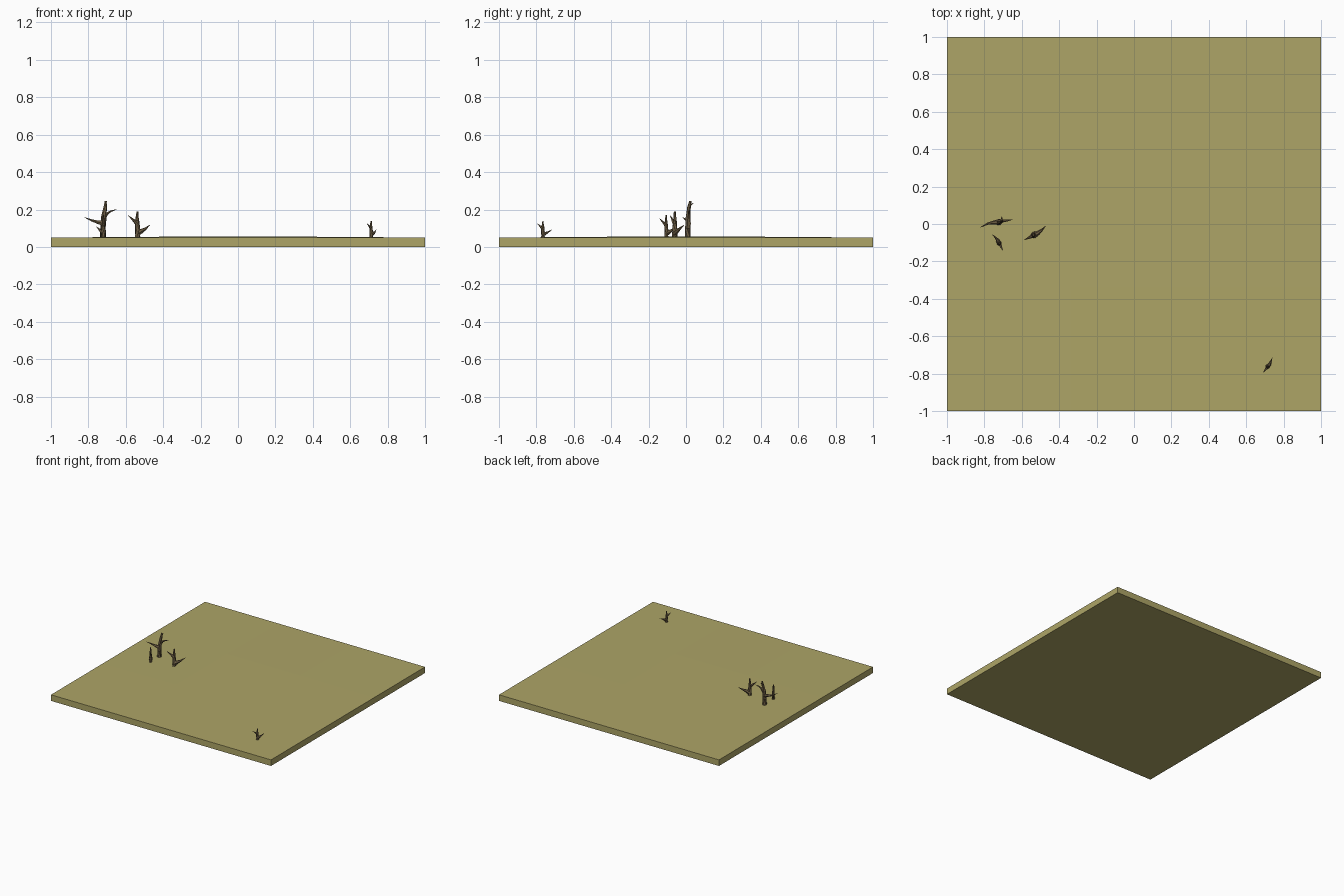
import bpy, bmesh, math
from mathutils import Vector, Matrix

if "Cube" in bpy.data.objects:
    bpy.data.objects.remove(bpy.data.objects["Cube"])


def material(name, color):
    m = bpy.data.materials.new(name)
    m.diffuse_color = (*color, 1)
    m.use_nodes = True
    m.node_tree.nodes["Principled BSDF"].inputs["Base Color"].default_value = m.diffuse_color
    return m


soil = material("dry_grass", (0.42, 0.375, 0.135))
bark = material("dead_bark", (0.16, 0.115, 0.06))


def make_object(name, bm, mat):
    bmesh.ops.recalc_face_normals(bm, faces=bm.faces)
    me = bpy.data.meshes.new(name)
    bm.to_mesh(me)
    bm.free()
    me.materials.append(mat)
    ob = bpy.data.objects.new(name, me)
    bpy.context.collection.objects.link(ob)
    return ob


def limb(bm, path, sides=6):
    """Tapered low-poly limb through (x, y, z, radius) points."""
    pts = [Vector(p[:3]) for p in path]
    rings = []
    for i, p in enumerate(pts):
        d = pts[min(i + 1, len(pts) - 1)] - pts[max(i - 1, 0)]
        rot = d.to_track_quat('Z', 'Y')
        rings.append([bm.verts.new(p + rot @ Vector((path[i][3] * math.cos(a), path[i][3] * math.sin(a), 0)))
                      for a in (2 * math.pi * k / sides for k in range(sides))])
    for a, b in zip(rings, rings[1:]):
        for k in range(sides):
            n = (k + 1) % sides
            bm.faces.new((a[k], a[n], b[n], b[k]))
    bm.faces.new(rings[0])
    bm.faces.new(rings[-1])


def tree(name, limbs, x, y, angle=0, s=1, sz=1):
    bm = bmesh.new()
    for path in limbs:
        limb(bm, path)
    bmesh.ops.transform(bm, verts=bm.verts, matrix=Matrix.Translation((x, y, 0.05))
                        @ Matrix.Rotation(math.radians(angle), 4, 'Z')
                        @ Matrix.Diagonal((s, s, sz, 1)))
    return make_object(name, bm, bark)


# Ground slab: 3 x 3 top with slightly raised middle, straight sides
bm = bmesh.new()
bmesh.ops.create_grid(bm, x_segments=3, y_segments=3, size=1)
bottom = bmesh.ops.extrude_face_region(bm, geom=bm.faces[:])["geom"]
top = [g for g in bottom if isinstance(g, bmesh.types.BMVert)]
for v in top:
    v.co.z = 0.055 if max(abs(v.co.x), abs(v.co.y)) < 0.9 else 0.05
make_object("ground_slab", bm, soil)

# Large dead tree
big = [
    [(0, 0, -0.012, 0.018), (0.0, 0, 0.05, 0.015), (0.004, 0.001, 0.11, 0.014),
     (0.012, 0.006, 0.16, 0.010), (0.015, 0.013, 0.195, 0.006)],
    [(0.006, 0.002, 0.075, 0.016), (-0.03, -0.002, 0.083, 0.010),
     (-0.06, -0.008, 0.092, 0.006), (-0.098, -0.027, 0.108, 0.001)],
    [(0.002, 0.001, 0.10, 0.013), (0.022, 0.007, 0.128, 0.008),
     (0.042, 0.008, 0.141, 0.005), (0.072, 0.014, 0.150, 0.001)],
    [(0.012, 0.006, 0.165, 0.008), (0.014, 0.016, 0.176, 0.005), (0.016, 0.029, 0.184, 0.001)],
]
tree("large_dead_tree", big, -0.722, 0.01)

# Small dead trees share one shape
small = [
    [(0, 0, -0.012, 0.018), (0, 0, 0.04, 0.015), (-0.002, 0.001, 0.09, 0.011), (0, 0.001, 0.14, 0.006)],
    [(0, 0, 0.025, 0.017), (0.025, 0.013, 0.037, 0.012),
     (0.042, 0.026, 0.047, 0.007), (0.065, 0.05, 0.067, 0.001)],
    [(0, 0, 0.07, 0.012), (-0.018, -0.010, 0.09, 0.008), (-0.05, -0.025, 0.118, 0.001)],
]
for name, x, y, angle, s, sz in (
        ("right_dead_tree", -0.537, -0.06, 0, 1, 1),
        ("front_dead_tree", -0.72, -0.105, 90, 0.75, 0.87),
        ("corner_dead_tree", 0.713, -0.765, 25, 0.69, 0.64)):
    tree(name, small, x, y, angle, s, sz)
